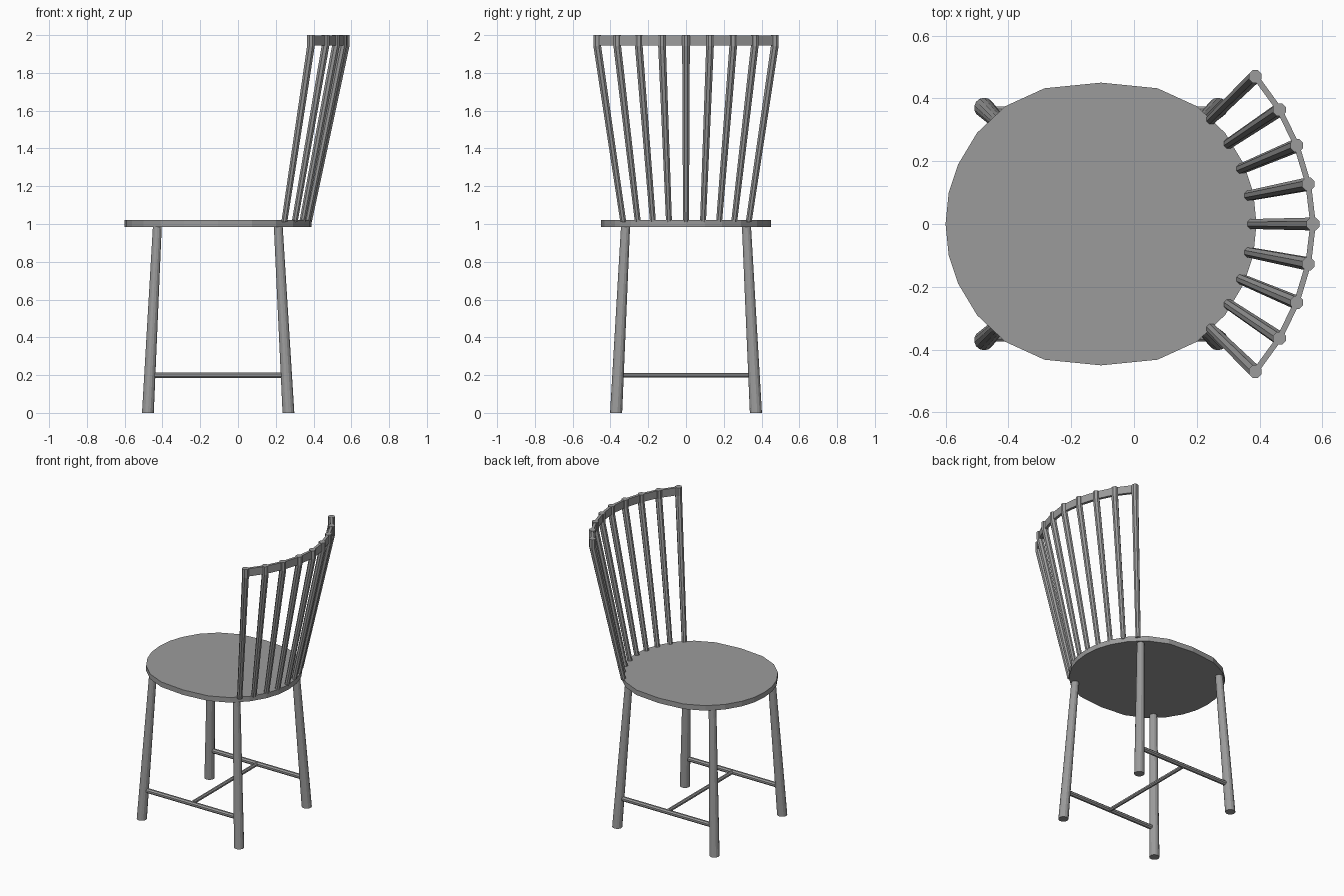
import bpy, bmesh, math
from mathutils import Vector

if "Cube" in bpy.data.objects:
    bpy.data.objects.remove(bpy.data.objects["Cube"])

grey = bpy.data.materials.new("plain grey")
grey.diffuse_color = (0.33, 0.33, 0.33, 1)
grey.use_nodes = True
grey.node_tree.nodes["Principled BSDF"].inputs["Base Color"].default_value = grey.diffuse_color


def finish(name, bm):
    bmesh.ops.recalc_face_normals(bm, faces=bm.faces)
    mesh = bpy.data.meshes.new(name)
    bm.to_mesh(mesh)
    bm.free()
    mesh.materials.append(grey)
    ob = bpy.data.objects.new(name, mesh)
    bpy.context.collection.objects.link(ob)
    return ob


def loft(name, rings):
    """Skin a stack of equal-length point rings and cap both ends."""
    bm = bmesh.new()
    vs = [[bm.verts.new(p) for p in r] for r in rings]
    n = len(vs[0])
    for a, b in zip(vs, vs[1:]):
        for i in range(n):
            j = (i + 1) % n
            bm.faces.new((a[i], a[j], b[j], b[i]))
    bm.faces.new(vs[0])
    bm.faces.new(vs[-1])
    return finish(name, bm)


def ring(c, r, n, u=(1, 0, 0), v=(0, 1, 0)):
    c, u, v = Vector(c), Vector(u), Vector(v)
    return [c + r * (math.cos(t) * u + math.sin(t) * v)
            for t in (2 * math.pi * (i + 0.5) / n for i in range(n))]


# seat: rounded oval slab, quarter outline mirrored about its centre
cx = -0.105
quarter = [(0.495, 0), (0.485, 0.10), (0.455, 0.19), (0.395, 0.29),
           (0.305, 0.375), (0.18, 0.432), (0, 0.45)]
half = quarter + [(-x, y) for x, y in quarter[-2::-1]]
outline = half + [(x, -y) for x, y in half[-2:0:-1]]
loft("seat", [[(cx + x, y, z) for x, y in outline] for z in (0.985, 1.02)])

# splayed tapering legs
for side, sy in (("front", -1), ("back", 1)):
    for end, xb, xt in (("left", -0.477, -0.427), ("right", 0.267, 0.213)):
        loft(f"{side}_{end}_leg", [ring((xb, sy * 0.37, 0), 0.032, 14),
                                   ring((xt, sy * 0.32, 0.99), 0.024, 14)])

# H-shaped stretchers
Y, Z, X = (0, 1, 0), (0, 0, 1), (1, 0, 0)
for side, sy in (("front", -1), ("back", 1)):
    loft(f"{side}_stretcher", [ring((x, sy * 0.36, 0.2), 0.016, 8, Y, Z)
                               for x in (-0.465, 0.255)])
loft("cross_stretcher", [ring((cx, y, 0.2), 0.013, 8, X, Z)
                         for y in (-0.36, 0.36)])

# fanned back spindles, upright at the tip
base = [(0.375, 0), (0.365, 0.09), (0.34, 0.175), (0.30, 0.255), (0.245, 0.332)]
tip = [(0.57, 0), (0.555, 0.127), (0.518, 0.25), (0.463, 0.364), (0.386, 0.470)]
mirror = lambda pts: [(x, -y) for x, y in pts[:0:-1]] + pts
base, tip = mirror(base), mirror(tip)
for i, ((bx, by), (tx, ty)) in enumerate(zip(base, tip)):
    loft(f"back_spindle_{i + 1}", [ring((bx, by, 1.01), 0.017, 8),
                                   ring((tx, ty, 1.943), 0.022, 8),
                                   ring((tx, ty, 2.0), 0.022, 8)])

# thin faceted top rail joining the spindle tips
sections = []
for i, (x, y) in enumerate(tip):
    a, b = Vector(tip[max(i - 1, 0)]), Vector(tip[min(i + 1, 8)])
    d = (b - a).normalized()
    nx, ny = d.y * 0.009, -d.x * 0.009
    sections.append([(x + nx, y + ny, 1.945), (x + nx, y + ny, 1.998),
                     (x - nx, y - ny, 1.998), (x - nx, y - ny, 1.945)])
loft("top_rail", sections)
